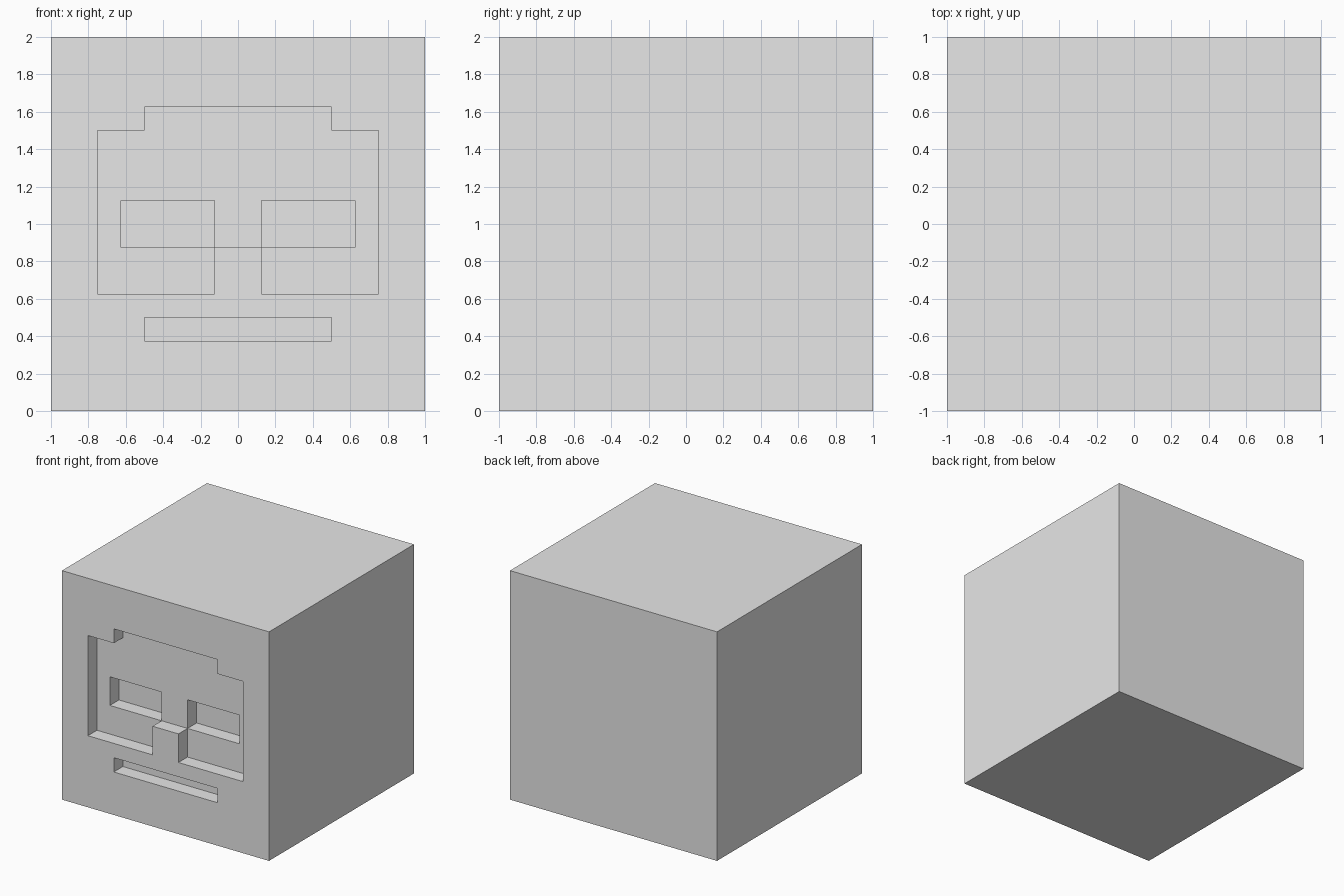
import bpy
import bmesh

default_cube = bpy.data.objects.get("Cube")
if default_cube:
    bpy.data.objects.remove(default_cube, do_unlink=True)

GREY = (0.8, 0.8, 0.8, 1.0)
grey = bpy.data.materials.new("plain grey")
grey.use_nodes = True
grey.diffuse_color = GREY
grey.node_tree.nodes["Principled BSDF"].inputs["Base Color"].default_value = GREY


def prism(name, outline, front, back):
    """Extrude an (x, z) outline along y."""
    bm = bmesh.new()
    face = bm.faces.new([bm.verts.new((x, front, z)) for x, z in outline])
    new = bmesh.ops.extrude_face_region(bm, geom=[face])["geom"]
    moved = [v for v in new if isinstance(v, bmesh.types.BMVert)]
    bmesh.ops.translate(bm, verts=moved, vec=(0, back - front, 0))
    bmesh.ops.recalc_face_normals(bm, faces=bm.faces)
    mesh = bpy.data.meshes.new(name)
    bm.to_mesh(mesh)
    bm.free()
    mesh.materials.append(grey)
    obj = bpy.data.objects.new(name, mesh)
    bpy.context.collection.objects.link(obj)
    return obj


def rectangle(x0, x1, z0, z1):
    return [(x0, z0), (x1, z0), (x1, z1), (x0, z1)]


# Solid cube head
head = prism("head", rectangle(-1, 1, 0, 2), -1, 1)

# Stepped face recess that leaves the nose block standing
half = [(0.125, 0.875), (0.125, 0.625), (0.75, 0.625),
        (0.75, 1.5), (0.5, 1.5), (0.5, 1.625)]
face_outline = half + [(-x, z) for x, z in reversed(half)]
cutters = [
    prism("face_cutter", face_outline, -1.2, -0.875),
    prism("mouth_cutter", rectangle(-0.5, 0.5, 0.375, 0.5), -1.2, -0.875),
]

# Eye sockets, sunk one step deeper than the face
for side, label in ((1, "left"), (-1, "right")):
    x0, x1 = sorted((side * 0.125, side * 0.625))
    cutters.append(prism(label + "_eye_cutter",
                         rectangle(x0, x1, 0.875, 1.125), -0.95, -0.75))

# Carve the recesses into the head
for cutter in cutters:
    cutter.hide_render = True
    cutter.hide_viewport = False
    carve = head.modifiers.new(cutter.name, "BOOLEAN")
    carve.operation = "DIFFERENCE"
    carve.solver = "EXACT"
    carve.object = cutter

# Keep the carved mesh and discard the cutters
bpy.context.view_layer.update()
depsgraph = bpy.context.evaluated_depsgraph_get()
carved = bpy.data.meshes.new_from_object(head.evaluated_get(depsgraph))
head.modifiers.clear()
head.data = carved
carved.name = "head"
for cutter in cutters:
    bpy.data.objects.remove(cutter, do_unlink=True)
